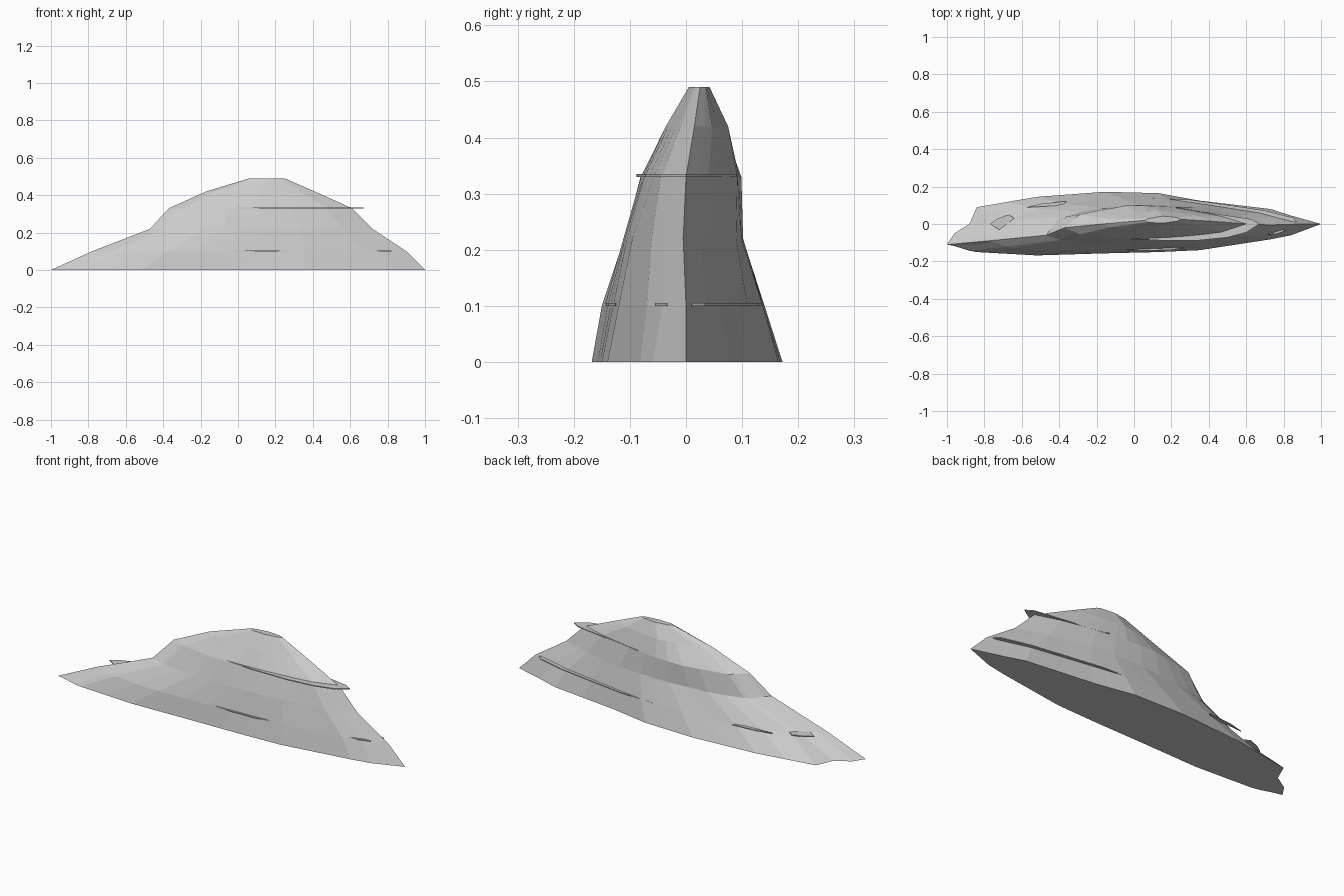
import bpy, bmesh

if "Cube" in bpy.data.objects:
    bpy.data.objects.remove(bpy.data.objects["Cube"])

# fractions along the length shared by every contour, so the rings match up
FRAC = [0, .02, .06, .08, .16, .24, .33, .42, .5, .565, .675, .77, .865, .92, 1]


def sample(keys, f, col):
    for a, b in zip(keys, keys[1:]):
        if f <= b[0]:
            t = (f - a[0]) / (b[0] - a[0])
            return a[col] + (b[col] - a[col]) * t
    return keys[-1][col]


def ring(z, x0, x1, keys):
    front = [(x0 + (x1 - x0) * f, sample(keys, f, 1), z) for f in FRAC]
    back = [(x0 + (x1 - x0) * f, sample(keys, f, 2), z) for f in FRAC]
    return front + back[-2:0:-1]


def finish(name, bm):
    bmesh.ops.recalc_face_normals(bm, faces=bm.faces)
    mesh = bpy.data.meshes.new(name)
    bm.to_mesh(mesh)
    bm.free()
    obj = bpy.data.objects.new(name, mesh)
    bpy.context.collection.objects.link(obj)
    return obj


def loft(name, rings):
    bm = bmesh.new()
    loops = [[bm.verts.new(p) for p in r] for r in rings]
    n = len(loops[0])
    for a, b in zip(loops, loops[1:]):
        for i in range(n):
            j = (i + 1) % n
            bm.faces.new((a[i], a[j], b[j], b[i]))
    bm.faces.new(loops[0][::-1])
    bm.faces.new(loops[-1])
    return finish(name, bm)


# contours: height, left x, right x, (fraction, front y, back y)
base = [(0, -.11, -.11), (.02, -.118, -.05), (.06, -.143, 0), (.08, -.15, .09),
        (.24, -.168, .145), (.42, -.157, .172), (.565, -.15, .165), (.675, -.14, .125),
        (.865, -.082, .08), (.92, -.06, .045), (1, 0, 0)]
shelf = [(0, -.09, -.09), (.03, -.105, -.04), (.07, -.125, .01), (.1, -.135, .06),
         (.24, -.15, .11), (.42, -.14, .14), (.565, -.13, .137), (.675, -.12, .11),
         (.865, -.07, .06), (1, 0, 0)]
shoulder = [(0, -.06, -.06), (.06, -.085, .03), (.2, -.108, .08), (.45, -.112, .104),
            (.65, -.1, .095), (.87, -.06, .045), (1, -.005, -.005)]
upper = [(0, -.02, -.02), (.08, -.055, .05), (.35, -.083, .102), (.6, -.073, .09),
         (.85, -.05, .045), (1, 0, 0)]
crown = [(0, 0, 0), (.1, -.02, .03), (.5, -.036, .075), (.85, -.012, .05), (1, .015, .015)]
summit = [(0, .02, .02), (.1, .008, .03), (.5, .005, .042), (.9, .015, .035), (1, .025, .025)]

loft("mountain_body", [
    ring(0, -1, 1, base), ring(.1, -.78, .9, shelf), ring(.22, -.47, .72, shoulder),
    ring(.33, -.37, .61, upper), ring(.42, -.17, .41, crown), ring(.49, .06, .25, summit)])


# thin ledges poking out along the contours
def ledge(name, z, outline):
    bm = bmesh.new()
    face = bm.faces.new([bm.verts.new((x, y, z)) for x, y in outline])
    ext = bmesh.ops.extrude_face_region(bm, geom=[face])
    for v in ext["geom"]:
        if isinstance(v, bmesh.types.BMVert):
            v.co.z += .005
    return finish(name, bm)


ledge("upper_ledge", .33, [(-.03, -.078), (.15, -.088), (.35, -.087), (.5, -.072), (.6, -.045),
                           (.67, 0), (.63, .025), (.5, .045), (.35, .066), (.22, .09),
                           (.3, .03), (.5, 0), (.3, -.04)])
ledge("front_ledge", .1, [(-.09, -.135), (.05, -.143), (.2, -.138), (.27, -.126), (.1, -.11)])
ledge("front_right_ledge", .1, [(.7, -.056), (.76, -.054), (.82, -.034), (.7, -.03)])
ledge("back_right_ledge", .1, [(.1, .138), (.3, .13), (.5, .102), (.7, .072), (.85, .034),
                               (.87, .01), (.6, .04), (.3, .08)])
ledge("back_left_ledge", .1, [(-.58, .088), (-.5, .108), (-.36, .122), (-.38, .1)])
ledge("left_ledge", .1, [(-.77, 0), (-.73, .028), (-.67, .05), (-.64, .03), (-.72, -.03)])
